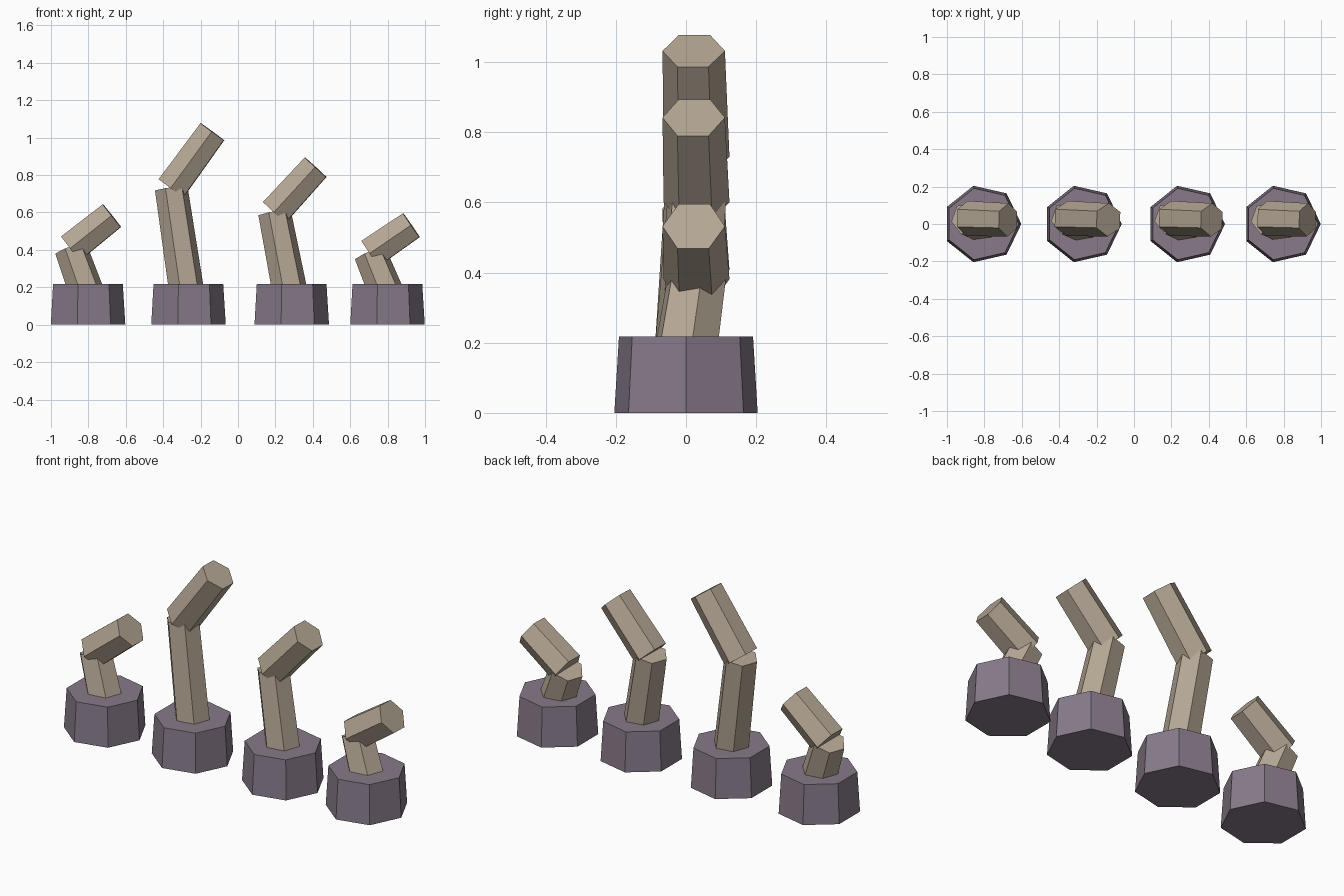
import bpy, bmesh, math
from mathutils import Vector

if "Cube" in bpy.data.objects:
    bpy.data.objects.remove(bpy.data.objects["Cube"])


def material(name, rgb):
    m = bpy.data.materials.new(name)
    m.diffuse_color = (*rgb, 1.0)
    m.use_nodes = True
    m.node_tree.nodes["Principled BSDF"].inputs["Base Color"].default_value = m.diffuse_color
    return m


PURPLE = material("dusty_purple", (0.242, 0.195, 0.250))
TAN = material("warm_tan", (0.456, 0.381, 0.296))


def prism(name, start, end, r0, r1, sides, mat):
    """Tapered flat-sided prism; its first corner lies on a horizontal side axis."""
    a, b = Vector(start), Vector(end)
    d = (b - a).normalized()
    u = Vector((0, 0, 1)).cross(d)
    u = u.normalized() if u.length > 1e-4 else Vector((1, 0, 0))
    v = d.cross(u)
    bm = bmesh.new()
    rings = []
    for c, r in ((a, r0), (b, r1)):
        ring = []
        for i in range(sides):
            t = 2 * math.pi * i / sides
            ring.append(bm.verts.new(c + (u * math.cos(t) + v * math.sin(t)) * r))
        rings.append(ring)
    lo, hi = rings
    for i in range(sides):
        j = (i + 1) % sides
        bm.faces.new((lo[i], lo[j], hi[j], hi[i]))
    bm.faces.new(lo[::-1])
    bm.faces.new(hi)
    bmesh.ops.recalc_face_normals(bm, faces=bm.faces[:])
    me = bpy.data.meshes.new(name)
    bm.to_mesh(me)
    bm.free()
    me.materials.append(mat)
    ob = bpy.data.objects.new(name, me)
    bpy.context.collection.objects.link(ob)
    return ob


# centre x, height of the bend, height of the tip
UNITS = [(-0.812, 0.408, 0.583), (-0.275, 0.730, 1.032),
         (0.277, 0.601, 0.842), (0.789, 0.381, 0.532)]

for n, (x, bend, tip) in enumerate(UNITS, 1):
    # heptagonal pedestal
    prism(f"pedestal_{n}", (x, 0, 0), (x, 0, 0.218), 0.2096, 0.196, 7, PURPLE)
    # lower segment leaning left, upper segment leaning right
    elbow = (x - 0.082, 0.030, bend)
    prism(f"lower_segment_{n}", (x, 0, 0.18), elbow, 0.095, 0.089, 6, TAN)
    prism(f"upper_segment_{n}", elbow, (x + 0.138, 0.022, tip), 0.094, 0.089, 6, TAN)
